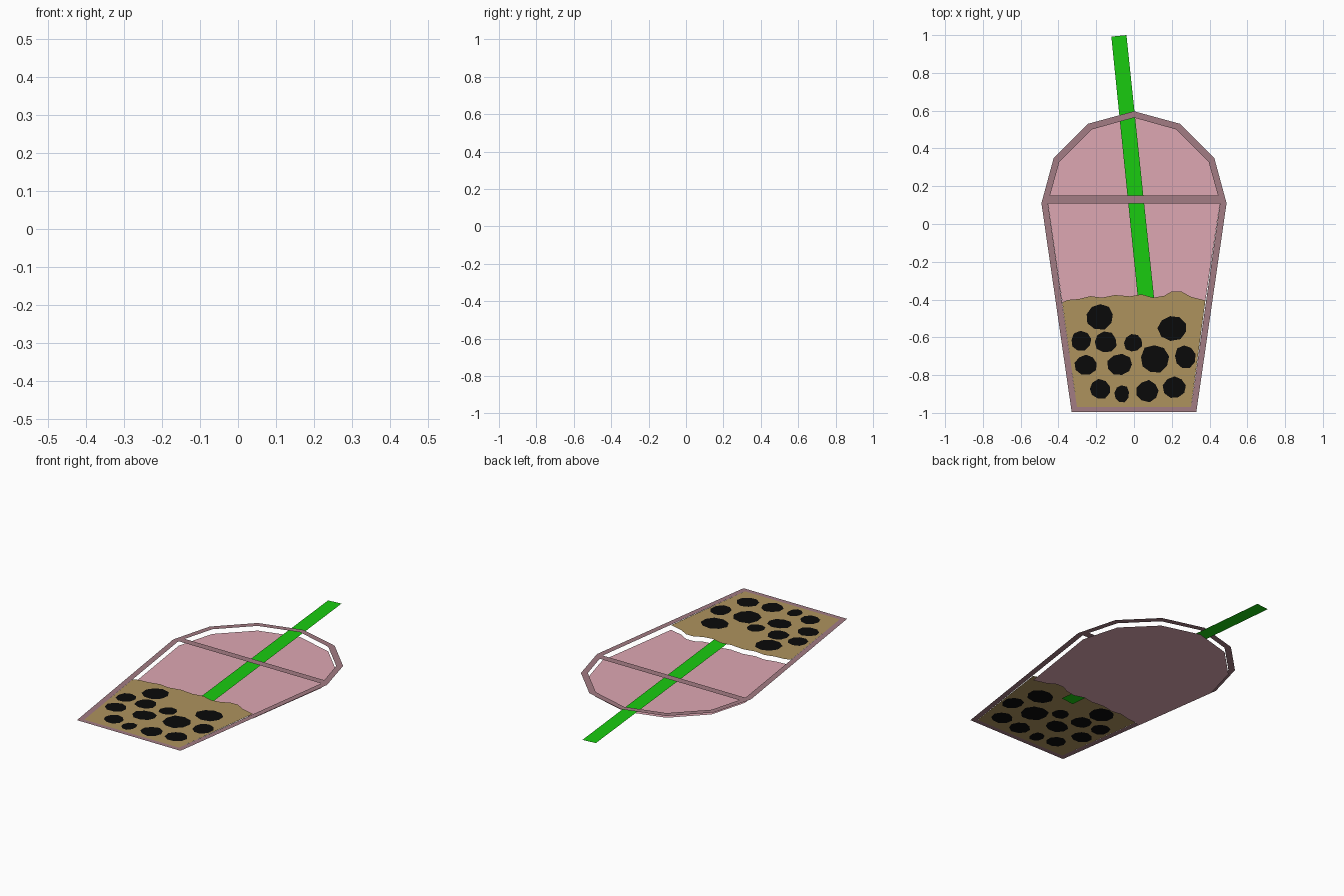
import bpy, bmesh, math, random

if "Cube" in bpy.data.objects:
    bpy.data.objects.remove(bpy.data.objects["Cube"])

random.seed(4)
TOP, MID, BASE = 0.027, 0.014, 0.0   # heights of the stacked flat layers


def material(name, rgb):
    m = bpy.data.materials.new(name)
    m.diffuse_color = (*rgb, 1)
    m.use_nodes = True
    m.node_tree.nodes["Principled BSDF"].inputs["Base Color"].default_value = m.diffuse_color
    return m


def flat_part(name, loops, z, mat):
    """Fill one or more closed outlines (inner loops become holes)."""
    bm = bmesh.new()
    edges = []
    for loop in loops:
        vs = [bm.verts.new((x, y, z)) for x, y in loop]
        edges += [bm.edges.new((a, b)) for a, b in zip(vs, vs[1:] + vs[:1])]
    bmesh.ops.triangle_fill(bm, use_beauty=True, edges=edges, normal=(0, 0, 1))
    for f in bm.faces:
        f.normal_update()
        if f.normal.z < 0:
            f.normal_flip()
    me = bpy.data.meshes.new(name)
    bm.to_mesh(me)
    bm.free()
    me.materials.append(mat)
    ob = bpy.data.objects.new(name, me)
    bpy.context.collection.objects.link(ob)
    return ob


def mirror(half):
    """Complete a right-hand half outline (points with x = 0 stay single)."""
    return half + [(-x, y) for x, y in reversed(half) if x > 0]


rim = material("rim_mauve", (0.36, 0.20, 0.23))
glass = material("glass_pink", (0.73, 0.39, 0.45))
green = material("straw_green", (0.01, 0.60, 0.005))
tea = material("tea_tan", (0.42, 0.29, 0.11))
black = material("pearl_black", (0.003, 0.003, 0.003))

# Outlines shared between the parts
outer = [(0.33, -0.995), (0.49, 0.11), (0.425, 0.35), (0.245, 0.53), (0, 0.597)]
dome = [(0.445, 0.15), (0.395, 0.33), (0.225, 0.50), (0, 0.563)]
body = [(0.302, -0.968), (0.455, 0.108)]
wave = [(-0.38, -0.415), (-0.35, -0.402), (-0.29, -0.397), (-0.23, -0.382),
        (-0.17, -0.39), (-0.10, -0.376), (-0.02, -0.383), (0.04, -0.372),
        (0.10, -0.39), (0.16, -0.38), (0.20, -0.357), (0.25, -0.357),
        (0.30, -0.385), (0.378, -0.405)]

# Cup rim with the dome opening and the body opening
flat_part("cup_frame", [mirror(outer), mirror(dome), mirror(body)], TOP, rim)

# Pink backing behind the rim, down to the drink surface
upper = [(0.455, 0.11)] + dome
flat_part("cup_backing", [wave + mirror(upper)], BASE, glass)

# Straw between backing and rim, its end tucked under the drink
flat_part("straw", [[(-0.12, 0.992), (-0.04, 1.0), (0.115, -0.475), (0.03, -0.485)]],
          MID, green)

# Pearls set flush into the drink: centre x, centre y, radius x, radius y
pearls = [(-.18, -.49, .074, .07), (.205, -.55, .078, .068), (-.28, -.62, .055, .053),
          (-.15, -.625, .06, .055), (-.005, -.63, .05, .049), (.11, -.715, .078, .076),
          (.27, -.705, .057, .063), (-.255, -.745, .06, .054), (-.075, -.745, .067, .057),
          (-.18, -.875, .058, .053), (-.065, -.90, .042, .047), (.07, -.885, .061, .057),
          (.215, -.865, .062, .06)]
holes = []
for i, (cx, cy, rx, ry) in enumerate(pearls):
    turn = random.uniform(0, 0.7)
    loop = []
    for k in range(9):
        a = turn + k * math.tau / 9
        r = random.uniform(0.92, 1.05)
        loop.append((cx + rx * r * math.cos(a), cy + ry * r * math.sin(a)))
    holes.append(loop)
    flat_part(f"pearl_{i + 1}", [loop], TOP, black)

# Drink filling the lower body, with openings for the pearls
flat_part("drink", [[(-0.302, -0.968), (0.302, -0.968)] + wave[::-1]] + holes, TOP, tea)
